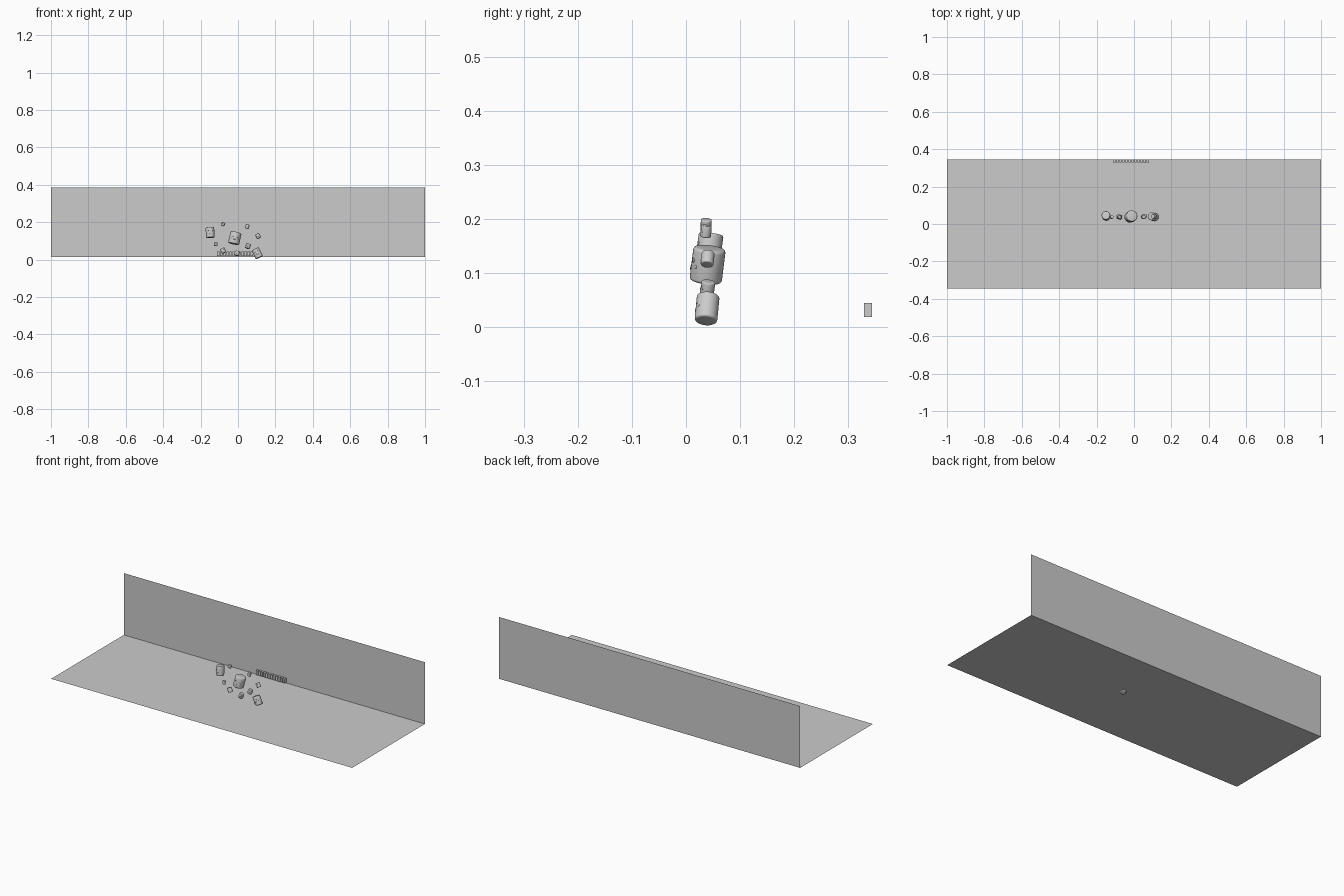
import bpy, bmesh
from math import pi, sin, cos, radians
from mathutils import Matrix, Vector

if "Cube" in bpy.data.objects:
    bpy.data.objects.remove(bpy.data.objects["Cube"])


def add_object(name, bm, matrix=Matrix(), smooth=False):
    bmesh.ops.recalc_face_normals(bm, faces=bm.faces)
    me = bpy.data.meshes.new(name)
    bm.to_mesh(me)
    bm.free()
    if smooth:
        for p in me.polygons:
            p.use_smooth = True
    ob = bpy.data.objects.new(name, me)
    ob.matrix_world = matrix
    bpy.context.collection.objects.link(ob)
    return ob


def sheet(name, corners):
    bm = bmesh.new()
    bm.faces.new([bm.verts.new(c) for c in corners])
    return add_object(name, bm)


def block(name, centre, size):
    bm = bmesh.new()
    bmesh.ops.create_cube(bm, size=1)
    bmesh.ops.scale(bm, vec=size, verts=bm.verts)
    bmesh.ops.translate(bm, vec=centre, verts=bm.verts)
    return add_object(name, bm)


def marshmallow(i, x, y, z, r, h, tilt, lean):
    m = (Matrix.Translation((x, y, z)) @ Matrix.Rotation(radians(tilt), 4, 'Y')
         @ Matrix.Rotation(radians(lean), 4, 'X'))

    # Soft cylinder body with rounded rims
    bm = bmesh.new()
    bmesh.ops.create_cone(bm, cap_ends=True, segments=32,
                          radius1=r, radius2=r, depth=h)
    rims = [e for e in bm.edges if abs(e.verts[0].co.z - e.verts[1].co.z) < 1e-6]
    bmesh.ops.bevel(bm, geom=rims, offset=r * 0.2, segments=4,
                    profile=0.5, affect='EDGES')
    add_object(f"marshmallow_{i}", bm, m, True)

    def on_front(a, height, out=1.0):
        return Vector((r * out * sin(a), -r * out * cos(a), height))

    # Eyes and cheeks wrapped onto the front of the body
    bm = bmesh.new()
    for side in (-1, 1):
        for angle, height, size in ((0.42, 0.12 * h, 0.13), (0.75, -0.04 * h, 0.09)):
            mat = (Matrix.Translation(on_front(side * angle, height))
                   @ Matrix.Rotation(side * angle, 4, 'Z')
                   @ Matrix.Diagonal((size * r, 0.05 * r, size * 1.1 * r, 1)))
            bmesh.ops.create_uvsphere(bm, u_segments=14, v_segments=8,
                                      radius=1, matrix=mat)
    add_object(f"eyes_and_cheeks_{i}", bm, m, True)

    # Smiling mouth as a thin tube
    bm = bmesh.new()
    rings = []
    for k in range(9):
        t = -1 + k / 4
        c = on_front(0.25 * t, -0.1 * h + 0.08 * h * (t * t - 1))
        ring = []
        for s in range(6):
            a = s * pi / 3
            ring.append(bm.verts.new(c + Vector((0, cos(a), sin(a))) * 0.05 * r))
        rings.append(ring)
    for a, b in zip(rings, rings[1:]):
        for s in range(6):
            bm.faces.new((a[s], a[(s + 1) % 6], b[(s + 1) % 6], b[s]))
    bm.faces.new(rings[0])
    bm.faces.new(rings[-1])
    add_object(f"mouth_{i}", bm, m, True)


# Floor and back wall sheets
Y, LOW, HIGH = 0.345, 0.014, 0.385
sheet("floor", [(-1, -Y, LOW), (1, -Y, LOW), (1, Y, LOW), (-1, Y, LOW)])
sheet("back_wall", [(-1, Y, LOW), (1, Y, LOW), (1, Y, HIGH), (-1, Y, HIGH)])

# Row of small plain blocks against the wall
for k in range(12):
    block("wall_block", (-0.105 + 0.0162 * k, 0.337, 0.0315), (0.0125, 0.015, 0.026))

# Scattered marshmallows: x, y, z, radius, height, sideways tilt, lean
pieces = [
    (-0.149, 0.043, 0.145, 0.023, 0.056, -4, -8),
    (-0.017, 0.040, 0.115, 0.030, 0.064, 12, -7),
    (0.103, 0.039, 0.034, 0.021, 0.052, -27, -5),
    (-0.080, 0.037, 0.190, 0.010, 0.019, 22, -5),
    (0.050, 0.037, 0.177, 0.010, 0.022, 10, -5),
    (0.107, 0.040, 0.126, 0.012, 0.026, -32, -5),
    (0.053, 0.040, 0.072, 0.013, 0.026, 18, -8),
    (-0.118, 0.037, 0.083, 0.009, 0.020, 4, -5),
    (-0.080, 0.038, 0.048, 0.013, 0.027, -25, -5),
    (-0.005, 0.038, 0.034, 0.013, 0.026, 20, -5),
]
for i, p in enumerate(pieces, 1):
    marshmallow(i, *p)
